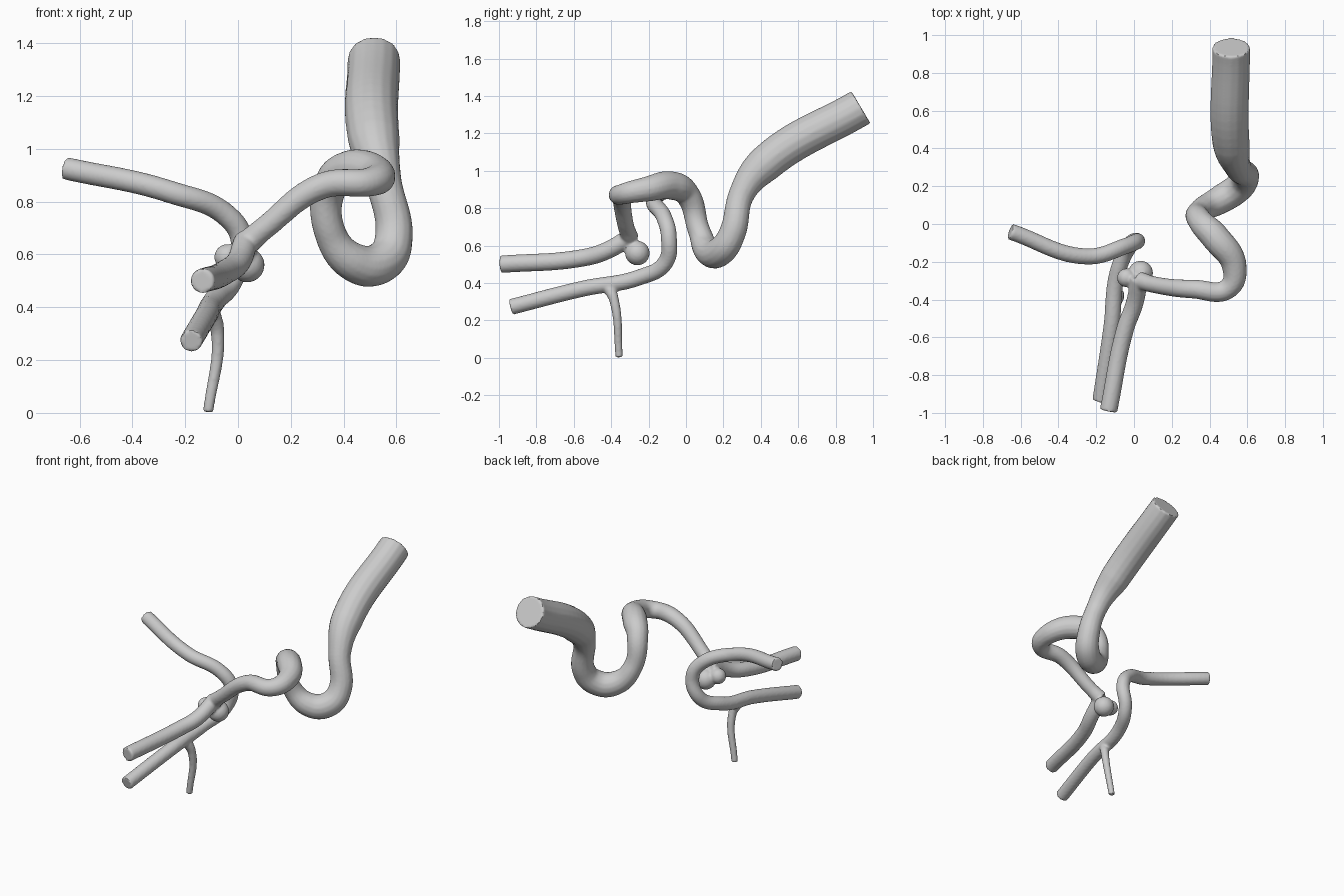
import bpy, bmesh

if "Cube" in bpy.data.objects:
    bpy.data.objects.remove(bpy.data.objects["Cube"])

# Vessel centre lines: x, y, z and, where the width varies, radius
TRUNK = [
    (.515, .935, 1.34, .1), (.515, .42, 1.035, .098), (.55, .3, .88, .07),
    (.59, .245, .66, .072), (.55, .19, .575, .078), (.45, .125, .565, .075),
    (.35, .07, .68, .06), (.355, .01, .87, .066), (.43, -.07, .92, .076),
    (.53, -.22, .9, .066), (.5, -.34, .875, .055), (.32, -.345, .86, .05),
    (.1, -.32, .7, .044), (.03, -.3, .64, .048)]
UPPER = [(.03, -.29, .65), (0, -.43, .57), (-.045, -.55, .535), (-.135, -.99, .5)]
SIDE_LOWER = [
    (-.655, -.04, .927), (-.25, -.172, .835), (-.04, -.115, .745), (.015, -.092, .65),
    (-.02, -.11, .51), (-.085, -.25, .43), (-.12, -.55, .37), (-.178, -.935, .272)]
SMALL = [(-.105, -.42, .39, .035), (-.078, -.385, .31, .026), (-.113, -.357, .003, .02)]
# Swellings at the junction: centre and radius
BULGES = [(.035, -.26, .56, .066), (-.04, -.285, .59, .05)]


def add_tube(bm, points, radius=0):
    """Add a round, capped, smoothly bending tube to the bmesh."""
    cu = bpy.data.curves.new("path", 'CURVE')
    cu.dimensions = '3D'
    cu.bevel_depth = 1
    cu.bevel_resolution = 6
    cu.use_fill_caps = True
    sp = cu.splines.new('BEZIER')
    sp.bezier_points.add(len(points) - 1)
    sp.radius_interpolation = 'CARDINAL'
    for bp, p in zip(sp.bezier_points, points):
        bp.co = p[:3]
        bp.radius = p[3] if len(p) > 3 else radius
        bp.handle_left_type = bp.handle_right_type = 'AUTO'
    ob = bpy.data.objects.new("path", cu)
    bpy.context.collection.objects.link(ob)
    dg = bpy.context.evaluated_depsgraph_get()
    bm.from_mesh(bpy.data.meshes.new_from_object(ob.evaluated_get(dg)))
    bpy.data.objects.remove(ob)


# Gather tubes and swellings
bm = bmesh.new()
add_tube(bm, TRUNK)
add_tube(bm, UPPER, .047)
add_tube(bm, SIDE_LOWER, .043)
add_tube(bm, SMALL)
for *centre, r in BULGES:
    ball = bmesh.ops.create_icosphere(bm, subdivisions=3, radius=r)
    bmesh.ops.translate(bm, verts=ball["verts"], vec=centre)
bmesh.ops.remove_doubles(bm, verts=bm.verts, dist=1e-5)
bmesh.ops.recalc_face_normals(bm, faces=bm.faces)
mesh = bpy.data.meshes.new("branching_vessel")
bm.to_mesh(mesh)
bm.free()

# Fuse into one skin and soften the joints
vessel = bpy.data.objects.new("branching_vessel", mesh)
bpy.context.collection.objects.link(vessel)
fuse = vessel.modifiers.new("fuse", 'REMESH')
fuse.mode = 'VOXEL'
fuse.voxel_size = .008
soft = vessel.modifiers.new("soften", 'SMOOTH')
soft.iterations = 3
dg = bpy.context.evaluated_depsgraph_get()
final = bpy.data.meshes.new_from_object(vessel.evaluated_get(dg))
vessel.modifiers.clear()
vessel.data = final

bpy.context.view_layer.objects.active = vessel
vessel.select_set(True)
bpy.ops.object.shade_smooth_by_angle(angle=.7)
